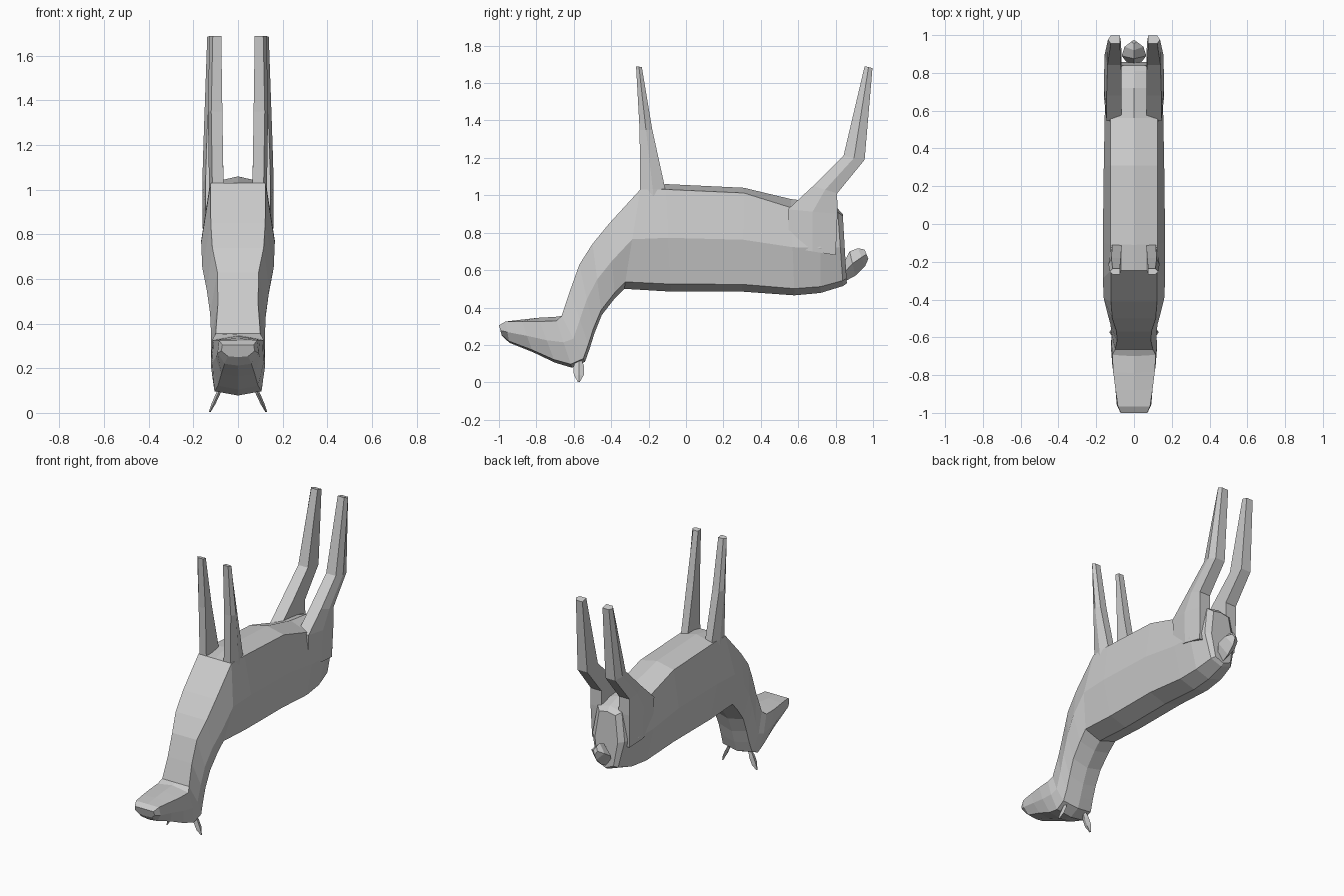
import bpy, bmesh
from mathutils import Vector


def loft(name, rings):
    """Skin equal-length rings of points, capping both ends."""
    bm = bmesh.new()
    vs = [[bm.verts.new(p) for p in r] for r in rings]
    n = len(rings[0])
    for a, b in zip(vs, vs[1:]):
        for i in range(n):
            j = (i + 1) % n
            bm.faces.new((a[i], a[j], b[j], b[i]))
    bm.faces.new(vs[0])
    bm.faces.new(vs[-1])
    bmesh.ops.recalc_face_normals(bm, faces=bm.faces)
    me = bpy.data.meshes.new(name)
    bm.to_mesh(me)
    bm.free()
    ob = bpy.data.objects.new(name, me)
    bpy.context.collection.objects.link(ob)
    return ob


def mirror(ob):
    ob.modifiers.new("Mirror", 'MIRROR')


def body_ring(ty, tz, by, bz, wt, wm, wb, drop):
    """Symmetric eight-sided section between belly point and spine point."""
    t, b = Vector((0, ty, tz)), Vector((0, by, bz))
    half = [(drop, wt), (0.5, wm), (0.93, wb)]
    right = [t.lerp(b, f) + Vector((w, 0, 0)) for f, w in half]
    left = [Vector((-p.x, p.y, p.z)) for p in reversed(right)]
    return [t] + right + [b] + left


# torso, neck and head: belly y,z / spine y,z / half-widths / ridge drop
SECTIONS = [
    (.838, .90, .86, .53, .06, .085, .06, .03),
    (.81, .93, .84, .515, .09, .12, .08, .05),
    (.72, .96, .72, .478, .12, .152, .10, .08),
    (.56, .98, .58, .465, .125, .155, .11, .09),
    (.31, 1.04, .30, .485, .125, .16, .12, .05),
    (-.11, 1.06, -.08, .485, .125, .165, .12, .05),
    (-.245, 1.03, -.33, .50, .123, .165, .12, .0),
    (-.41, .85, -.38, .45, .122, .16, .115, .0),
    (-.50, .74, -.45, .36, .115, .14, .11, .0),
    (-.57, .63, -.49, .26, .092, .125, .105, .0),
    (-.62, .49, -.515, .18, .09, .12, .105, .0),
    (-.665, .355, -.54, .11, .10, .12, .11, .0),
    (-.70, .35, -.61, .078, .115, .122, .105, .08),
    (-.79, .345, -.70, .105, .11, .115, .09, .08),
    (-.88, .335, -.82, .162, .098, .10, .075, .05),
    (-.965, .325, -.945, .212, .085, .092, .06, .0),
    (-1.0, .305, -.985, .25, .07, .075, .045, .0),
]
loft("body", [body_ring(*s) for s in SECTIONS])


def leg_ring(fy, fz, by, bz, xi, xo):
    """Five-sided leg section with a ridge on the outer side."""
    c = 0.015
    return [(xi, fy, fz), (xo - c, fy, fz), (xo, (fy + by) / 2, (fz + bz) / 2),
            (xo - c, by, bz), (xi, by, bz)]


# front legs
mirror(loft("front_legs", [leg_ring(*s) for s in [
    (-.235, .93, -.10, .93, .065, .13),
    (-.245, 1.03, -.11, 1.03, .065, .13),
    (-.248, 1.35, -.18, 1.35, .07, .135),
    (-.267, 1.69, -.236, 1.685, .075, .128)]]))

# hind legs with the thigh sunk into the rump
mirror(loft("hind_legs", [leg_ring(*s) for s in [
    (.55, .72, .80, .68, .065, .155),
    (.545, .925, .81, .90, .065, .16),
    (.68, 1.05, .808, 1.01, .065, .16),
    (.842, 1.21, .955, 1.19, .068, .155),
    (.955, 1.69, .997, 1.68, .075, .138)]]))

# ears
mirror(loft("ears", [
    [(x - t, -.573, z), (x, -.573 - w, z), (x + t, -.573, z), (x, -.573 + w, z)]
    for x, z, w, t in [(.075, .12, .015, .008), (.09, .085, .028, .01),
                       (.11, .04, .027, .009), (.127, .003, .006, .004)]]))

# tail
loft("tail", [
    [(0, ty, tz), (w, (ty + by) / 2, (tz + bz) / 2), (0, by, bz),
     (-w, (ty + by) / 2, (tz + bz) / 2)]
    for ty, tz, by, bz, w in [(.84, .63, .85, .54, .03), (.875, .70, .905, .57, .065),
                              (.92, .717, .957, .62, .05), (.955, .71, .975, .66, .015)]])
